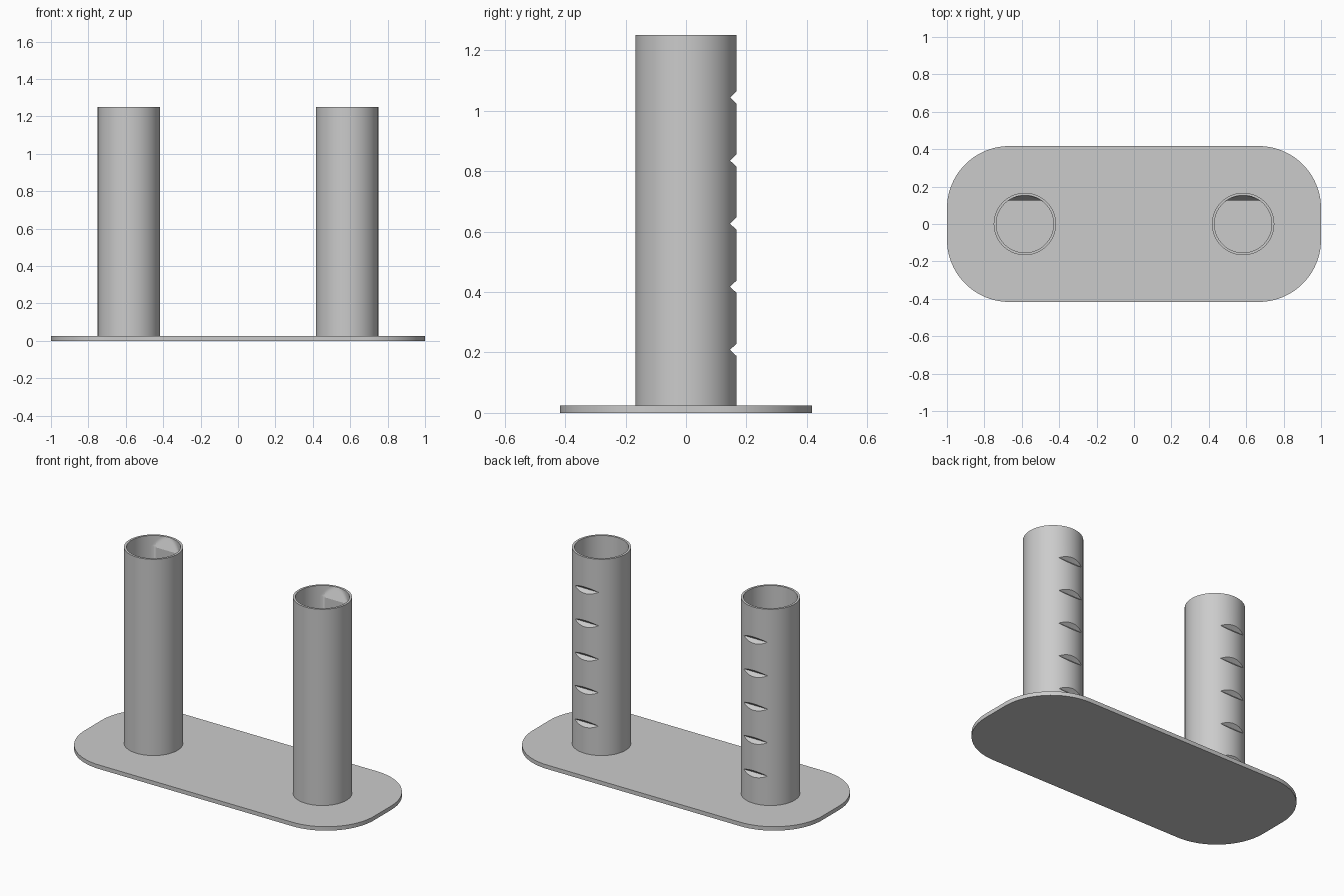
import bpy, bmesh, math

if "Cube" in bpy.data.objects:
    bpy.data.objects.remove(bpy.data.objects["Cube"])

PLATE_TOP, TUBE_TOP = 0.025, 1.25
R_OUT, R_IN, SIDES = 0.1667, 0.153, 96
PAD_Y, PAD_TOP = 0.125, 1.18      # thickened rear wall inside each tube
TUBE_X = 0.5833

grey = bpy.data.materials.new("light grey")
grey.diffuse_color = (0.6, 0.6, 0.6, 1)
grey.use_nodes = True
grey.node_tree.nodes["Principled BSDF"].inputs["Base Color"].default_value = grey.diffuse_color


def make(name, bm):
    bmesh.ops.recalc_face_normals(bm, faces=bm.faces[:])
    mesh = bpy.data.meshes.new(name)
    bm.to_mesh(mesh)
    bm.free()
    mesh.materials.append(grey)
    ob = bpy.data.objects.new(name, mesh)
    bpy.context.collection.objects.link(ob)
    return ob


def select(ob):
    bpy.ops.object.select_all(action='DESELECT')
    ob.select_set(True)
    bpy.context.view_layer.objects.active = ob


def prism(bm, points, offset):
    face = bm.faces.new([bm.verts.new(p) for p in points])
    ext = bmesh.ops.extrude_face_region(bm, geom=[face])
    verts = [v for v in ext["geom"] if isinstance(v, bmesh.types.BMVert)]
    bmesh.ops.translate(bm, verts=verts, vec=offset)


# Base plate with rounded corners
bm = bmesh.new()
outline = []
for q, (sx, sy) in enumerate([(1, 1), (-1, 1), (-1, -1), (1, -1)]):
    for i in range(25):
        a = math.pi / 2 * (q + i / 24)
        outline.append((sx * 0.6667 + 0.3333 * math.cos(a),
                        sy * 0.0833 + 0.3333 * math.sin(a), 0))
prism(bm, outline, (0, 0, PLATE_TOP))
plate = make("base_plate", bm)
select(plate)
bpy.ops.object.shade_smooth_by_angle(angle=math.radians(30))

# Tube: outer wall, then bore with a flat rear pad that slopes out to the rim
bm = bmesh.new()


def ring(radius, z, limit):
    pts = [2 * math.pi * i / SIDES for i in range(SIDES)]
    return [bm.verts.new((radius * math.cos(a), min(radius * math.sin(a), limit), z))
            for a in pts]


rings = [ring(R_OUT, PLATE_TOP, 1), ring(R_OUT, TUBE_TOP, 1)]
for i in range(9):
    t = 1 - i / 8
    rings.append(ring(R_IN, PAD_TOP + (TUBE_TOP - PAD_TOP) * t,
                      PAD_Y + (R_IN - PAD_Y) * t))
rings.append(ring(R_IN, PLATE_TOP, PAD_Y))
for a, b in zip(rings, rings[1:] + rings[:1]):
    for i in range(SIDES):
        j = (i + 1) % SIDES
        bm.faces.new((a[i], a[j], b[j], b[i]))
tube = make("left_tube", bm)

# Row of V notches down the back of the tube
bm = bmesh.new()
for k in range(1, 6):
    z = k * 0.2087
    prism(bm, [(-0.3, R_OUT + dy, z + dz) for dy, dz in
               ((-0.021, 0), (0, 0.02), (0.021, 0), (0, -0.02))], (0.6, 0, 0))
cutter = make("notch_cutter", bm)
cutter.hide_render = True
mod = tube.modifiers.new("notches", 'BOOLEAN')
mod.operation = 'DIFFERENCE'
mod.solver = 'EXACT'
mod.object = cutter
select(tube)
bpy.ops.object.modifier_apply(modifier=mod.name)
bpy.data.objects.remove(cutter)
bpy.ops.object.shade_smooth_by_angle(angle=math.radians(20))

# Matching pair of tubes
tube.location.x = -TUBE_X
right = tube.copy()
right.name = "right_tube"
right.location.x = TUBE_X
bpy.context.collection.objects.link(right)
